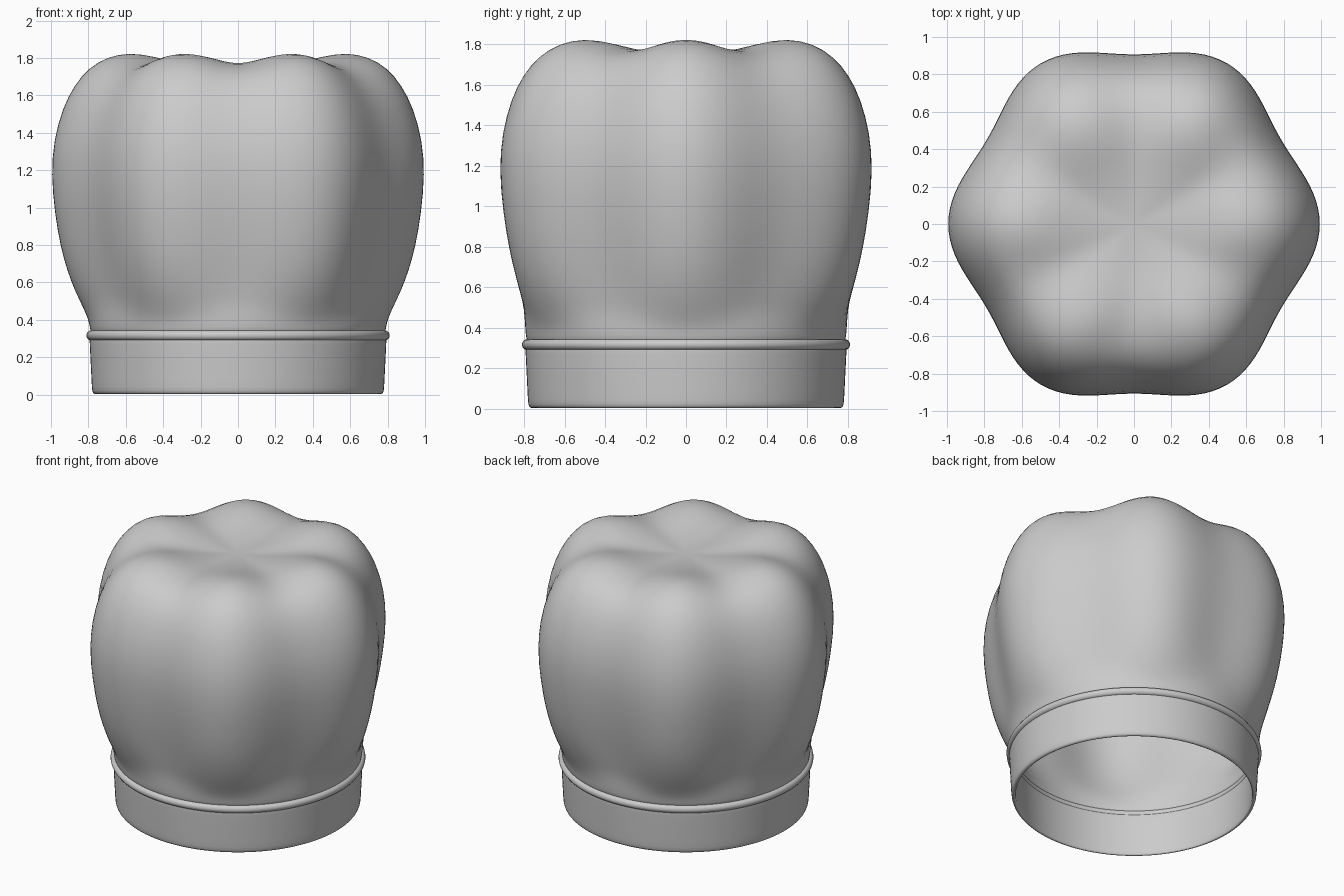
import bpy, bmesh, math

if "Cube" in bpy.data.objects:
    bpy.data.objects.remove(bpy.data.objects["Cube"])

SEG = 72

# Crown stations: (ridge radius, ridge z, valley radius, valley z)
CROWN = [
    (.785, .32, .785, .32), (.793, .36, .793, .36), (.800, .40, .796, .41),
    (.832, .47, .800, .49), (.872, .55, .815, .56), (.915, .66, .835, .66),
    (.952, .79, .862, .79), (.983, .97, .892, .97), (1.002, 1.18, .912, 1.18),
    (.988, 1.36, .897, 1.36), (.942, 1.53, .853, 1.52), (.878, 1.655, .795, 1.635),
    (.800, 1.748, .720, 1.712), (.700, 1.807, .630, 1.757), (.580, 1.830, .500, 1.776),
    (.450, 1.808, .380, 1.768), (.310, 1.770, .270, 1.756), (.150, 1.748, .140, 1.746),
    (.04, 1.744, .04, 1.744),
]
# Band cross-section (closed): outside, rim, inside
BAND = [(.797, .34), (.794, .28), (.786, .12), (.782, .03), (.778, .010),
        (.766, .001), (.755, .003), (.751, .015), (.753, .12), (.760, .28), (.764, .34)]


def lathe(name, stations, cap=False):
    """Spin stations, blending ridge and valley six times around."""
    bm = bmesh.new()
    rows = []
    for st in stations:
        r1, z1, r2, z2 = st if len(st) == 4 else st * 2
        row = []
        for i in range(SEG):
            a = 2 * math.pi * i / SEG
            t = (1 + math.cos(6 * a)) / 2
            r, z = r2 + (r1 - r2) * t, z2 + (z1 - z2) * t
            row.append(bm.verts.new((r * math.cos(a), r * math.sin(a), z)))
        rows.append(row)
    for lo, hi in zip(rows, rows[1:]):
        for i in range(SEG):
            j = (i + 1) % SEG
            bm.faces.new((lo[i], lo[j], hi[j], hi[i]))
    if cap:
        mid = bm.verts.new((0, 0, stations[-1][1]))
        for i in range(SEG):
            bm.faces.new((rows[-1][i], rows[-1][(i + 1) % SEG], mid))
    bmesh.ops.recalc_face_normals(bm, faces=bm.faces)
    for f in bm.faces:
        f.smooth = True
    me = bpy.data.meshes.new(name)
    bm.to_mesh(me)
    bm.free()
    ob = bpy.data.objects.new(name, me)
    bpy.context.collection.objects.link(ob)
    return ob


def subdivide(ob):
    m = ob.modifiers.new("smooth", 'SUBSURF')
    m.levels = m.render_levels = 1


# Puffy six-lobed crown, hollow
crown = lathe("crown", CROWN, cap=True)
shell = crown.modifiers.new("cloth", 'SOLIDIFY')
shell.thickness = .03
shell.offset = -1
subdivide(crown)

# Headband, open underneath
band = lathe("headband", BAND + [BAND[0]])
bm = bmesh.new()
bm.from_mesh(band.data)
bmesh.ops.remove_doubles(bm, verts=bm.verts, dist=1e-5)
bmesh.ops.recalc_face_normals(bm, faces=bm.faces)
bm.to_mesh(band.data)
bm.free()
subdivide(band)

# Piping where the band meets the crown
bpy.ops.mesh.primitive_torus_add(major_segments=96, minor_segments=16,
                                 major_radius=.784, minor_radius=.027,
                                 location=(0, 0, .316))
piping = bpy.context.object
piping.name = "piping"
bpy.ops.object.shade_smooth()
